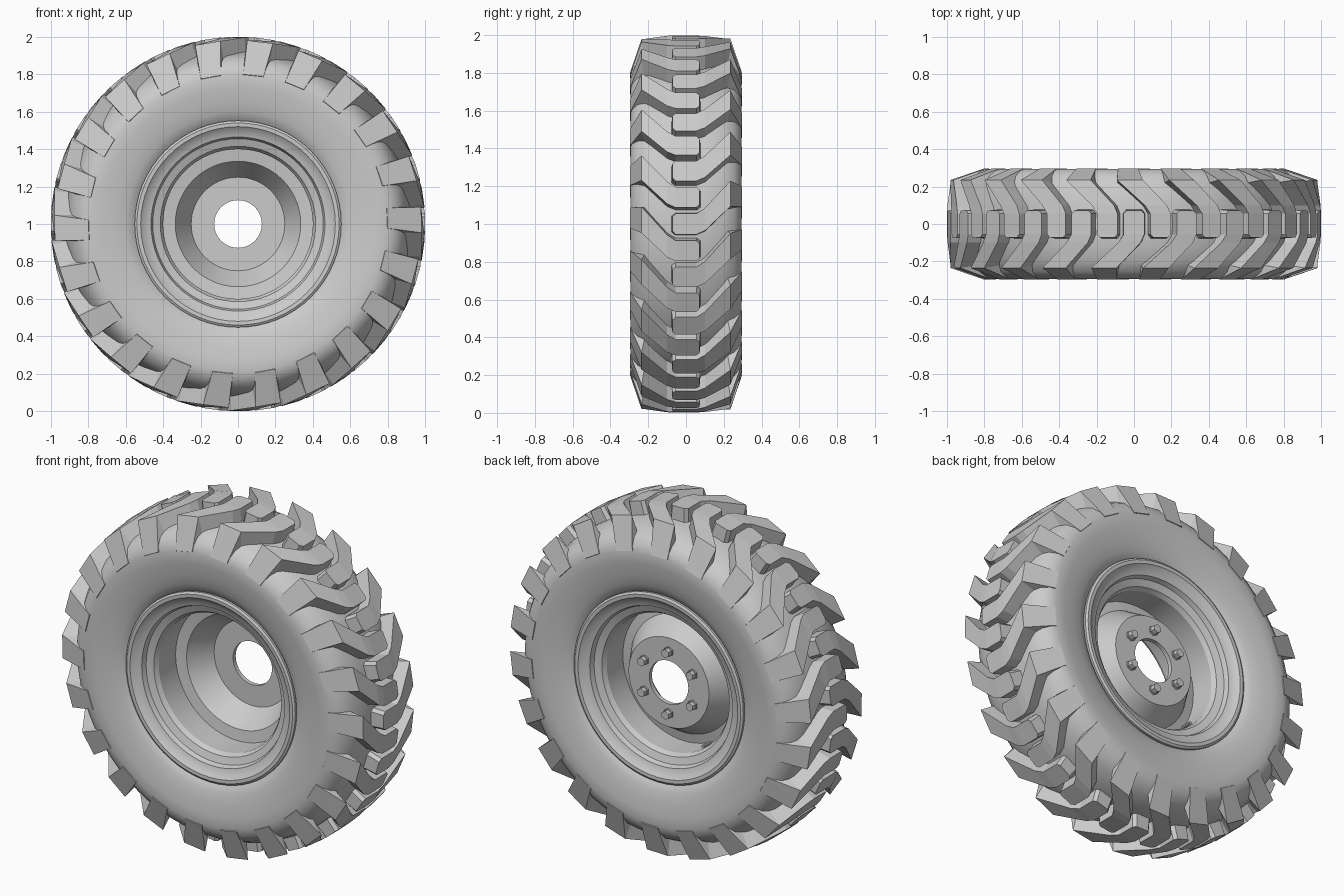
import bpy, bmesh, math
from mathutils import Matrix, Vector

if "Cube" in bpy.data.objects:
    bpy.data.objects.remove(bpy.data.objects["Cube"])


def pt(r, y, a):
    # wheel axis runs along y at height 1; angle is clockwise from the top
    return Vector((r * math.sin(a), y, 1 + r * math.cos(a)))


def finish(bm, name, smooth=True, angle=30):
    bmesh.ops.recalc_face_normals(bm, faces=bm.faces[:])
    me = bpy.data.meshes.new(name)
    bm.to_mesh(me)
    bm.free()
    if smooth:
        for p in me.polygons:
            p.use_smooth = True
        me.set_sharp_from_angle(angle=math.radians(angle))
    ob = bpy.data.objects.new(name, me)
    bpy.context.collection.objects.link(ob)
    return ob


def lathe(name, profile, segs, angle=30):
    # closed (r, y) profile spun around the axle
    bm = bmesh.new()
    rings = [[bm.verts.new(pt(r, y, 2 * math.pi * i / segs)) for r, y in profile]
             for i in range(segs)]
    n = len(profile)
    for i in range(segs):
        a, b = rings[i], rings[(i + 1) % segs]
        for j in range(n):
            k = (j + 1) % n
            bm.faces.new((a[j], a[k], b[k], b[j]))
    return finish(bm, name, True, angle)


def mirrored(half):
    return half + [(r, -y) for r, y in reversed(half) if y != 0]


# tyre carcass
lathe("tyre_carcass", mirrored([
    (0.47, 0.19), (0.545, 0.235), (0.56, 0.25), (0.60, 0.267), (0.66, 0.281),
    (0.73, 0.291), (0.79, 0.295), (0.83, 0.284), (0.87, 0.255), (0.90, 0.20),
    (0.92, 0.11), (0.925, 0)]), 88, 40)

# rim barrel with flanges on both sides
outer = [(0.50, 0.20), (0.55, 0.225), (0.552, 0.255), (0.54, 0.263), (0.52, 0.262),
         (0.495, 0.24), (0.465, 0.232), (0.455, 0.205), (0.415, 0.19), (0.40, 0.165)]
lathe("rim_barrel", mirrored(outer), 64)

# dished wheel disc with hub hole
lathe("wheel_disc", [
    (0.127, 0.135), (0.25, 0.135), (0.335, 0.0), (0.405, -0.01),
    (0.405, 0.015), (0.345, 0.025), (0.262, 0.16), (0.127, 0.16)], 64)

# tread lugs: half chevrons, staggered left and right
# station: across, leading arc, trailing arc, top radius, base across, base radius
STATIONS = [
    (-0.072, 0.038, -0.038, 1.0, -0.078, 0.90),
    (-0.055, 0.055, -0.055, 1.0, -0.058, 0.90),
    (0.055, 0.055, -0.055, 1.0, 0.055, 0.90),
    (0.10, 0.035, -0.085, 0.997, 0.10, 0.89),
    (0.235, -0.095, -0.235, 0.982, 0.215, 0.85),
    (0.297, -0.115, -0.25, 0.80, 0.26, 0.78),
]
COUNT = 22
bm = bmesh.new()
for side in (-1, 1):
    for k in range(COUNT):
        a0 = 2 * math.pi * (k + (0.5 if side > 0 else 0)) / COUNT
        rows = []
        for u, lead, trail, top, ub, base in STATIONS:
            d = 0.01  # flank draft
            rows.append([bm.verts.new(pt(r, side * w, a0 + s)) for r, w, s in (
                (base, ub, lead + d), (top, u, lead), (top, u, trail), (base, ub, trail - d))])
        for a, b in zip(rows, rows[1:]):
            for j in range(4):
                m = (j + 1) % 4
                bm.faces.new((a[j], a[m], b[m], b[j]))
        bm.faces.new(rows[0])
        bm.faces.new(rows[-1])
finish(bm, "tread_lugs", False)

# hex bolts on the hub plate
bm = bmesh.new()
turn = Matrix.Rotation(math.pi / 2, 4, 'X')
for k in range(6):
    for rad, depth, y in ((0.03, 0.01, 0.163), (0.025, 0.035, 0.178)):
        bmesh.ops.create_cone(bm, cap_ends=True, segments=6, radius1=rad, radius2=rad,
                              depth=depth,
                              matrix=Matrix.Translation(pt(0.182, y, k * math.pi / 3)) @ turn)
finish(bm, "wheel_bolts", False)

# valve stem inside the barrel
bm = bmesh.new()
bmesh.ops.create_cone(bm, cap_ends=True, segments=8, radius1=0.009, radius2=0.009, depth=0.07,
                      matrix=Matrix.Translation(pt(0.388, 0.15, math.radians(218))) @ turn)
finish(bm, "valve_stem")
